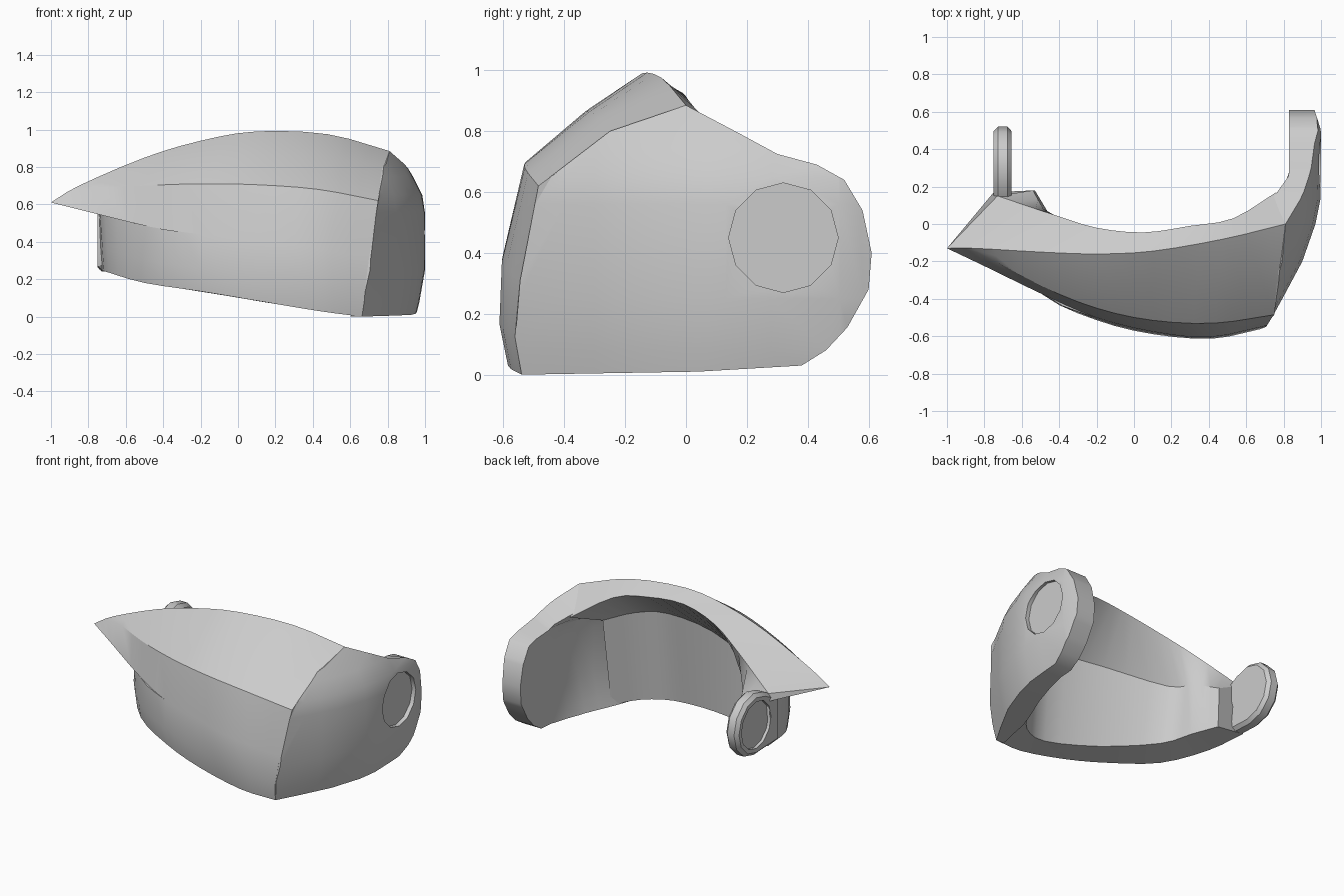
import bpy, bmesh, math
from mathutils import Vector

if "Cube" in bpy.data.objects:
    bpy.data.objects.remove(bpy.data.objects["Cube"])

STEPS = 18


def sample(points, n=STEPS):
    """Catmull-Rom curve through the points, n + 1 samples."""
    p = [Vector(q) for q in points]
    p = [2 * p[0] - p[1]] + p + [2 * p[-1] - p[-2]]
    out = []
    for i in range(n + 1):
        u = i / n * (len(points) - 1)
        k = min(int(u), len(points) - 2)
        t = u - k
        a, b, c, d = p[k:k + 4]
        out.append(0.5 * (2 * b + (c - a) * t + (2 * a - 5 * b + 4 * c - d) * t * t
                          + (3 * b - a - 3 * c + d) * t ** 3))
    return out


def lerp_table(table, v):
    """Piecewise linear lookup."""
    if v <= table[0][0]:
        return table[0][1]
    for (a, fa), (b, fb) in zip(table, table[1:]):
        if v <= b:
            return fa + (fb - fa) * (v - a) / (b - a)
    return table[-1][1]


def finish(bm, name):
    bmesh.ops.remove_doubles(bm, verts=bm.verts, dist=0.0005)
    bmesh.ops.recalc_face_normals(bm, faces=bm.faces)
    me = bpy.data.meshes.new(name)
    bm.to_mesh(me)
    bm.free()
    ob = bpy.data.objects.new(name, me)
    bpy.context.collection.objects.link(ob)
    return ob


def activate(ob):
    bpy.ops.object.select_all(action='DESELECT')
    ob.select_set(True)
    bpy.context.view_layer.objects.active = ob


def smooth(ob, angle=28):
    activate(ob)
    bpy.ops.object.shade_smooth_by_angle(angle=math.radians(angle))


def plate(name, outline, outer, inner, cuts_y=(), cuts_z=(), drop=lambda z: 0):
    """Solid side plate from a (y, z) outline and x functions for both faces."""
    bm = bmesh.new()
    bm.faces.new([bm.verts.new((0, y, z)) for y, z in outline])
    for axis, cuts in ((1, cuts_y), (2, cuts_z)):
        for c in cuts:
            co, no = Vector(), Vector()
            co[axis], no[axis] = c, 1
            bmesh.ops.bisect_plane(bm, geom=bm.verts[:] + bm.edges[:] + bm.faces[:],
                                   plane_co=co, plane_no=no)
    base = bm.verts[:]
    ext = bmesh.ops.extrude_face_region(bm, geom=bm.faces[:], use_keep_orig=True)
    for v in ext['geom']:
        if isinstance(v, bmesh.types.BMVert):
            v.co.x = inner(v.co.y, v.co.z)
            v.co.z -= drop(v.co.z)
    for v in base:
        v.co.x = outer(v.co.y, v.co.z)
    return finish(bm, name)


def recess(ob, x, y, z, r, depth):
    """Cut a shallow round socket into a plate."""
    bpy.ops.mesh.primitive_cylinder_add(vertices=12, radius=r, depth=2 * depth,
                                        location=(x, y, z), rotation=(0, math.pi / 2, 0))
    cutter = bpy.context.object
    cutter.hide_render = True
    mod = ob.modifiers.new("socket", 'BOOLEAN')
    mod.operation, mod.solver, mod.object = 'DIFFERENCE', 'EXACT', cutter
    activate(ob)
    bpy.ops.object.modifier_apply(modifier=mod.name)
    bpy.data.objects.remove(cutter)


# Front shell: rails running from the pointed left tip to the right corner
top = [(-1, -.13, .61), (-.85, -.13, .70), (-.5, -.15, .85), (-.2, -.16, .94),
       (.1, -.145, .99), (.48, -.08, .975), (.81, 0, .885)]
crease = [(-1, -.13, .61), (-.83, -.155, .68), (-.5, -.33, .70), (-.2, -.45, .71),
          (.1, -.515, .705), (.43, -.53, .68), (.75, -.485, .62)]
beak = [(-1, -.13, .61), (-.8, -.225, .56), (-.47, -.385, .48), (-.2, -.5, .44),
        (.1, -.575, .41), (.4, -.605, .37), (.70, -.545, .31)]
wall = [(-.75, .17, .56), (-.71, -.1, .54)] + beak[2:]
bottom = [(-.74, .17, .25), (-.69, -.1, .235), (-.5, -.34, .18), (-.2, -.49, .135),
          (.1, -.565, .085), (.43, -.585, .03), (.66, -.54, 0)]
in_bottom = [(-.53, .18, .22), (-.44, .03, .20), (-.335, -.14, .17), (.01, -.32, .10),
             (.38, -.41, .04), (.58, -.34, .02), (.70, -.19, .01)]
in_crease = [(-.54, .18, .5), (-.46, .03, .56), (-.39, -.14, .60), (0, -.29, .66),
             (.38, -.35, .66), (.58, -.28, .64), (.73, -.14, .6)]
rim = [(-.73, .15, .60), (-.43, .05, .765), (-.2, -.02, .87), (.05, -.045, .93),
       (.3, -.01, .925), (.53, .03, .875), (.76, .17, .73)]

rails = [sample(r) for r in (top, crease, beak, wall, bottom, in_bottom, in_crease, rim)]
# extra bulges on the upper slope and the lower wall
swell = [(4, 0), (9, .018), (13, .018), (18, .047)]
slope = [a.lerp(b, .5) + Vector((0, 0, lerp_table(swell, i)))
         for i, (a, b) in enumerate(zip(rails[0], rails[1]))]
belly = [a.lerp(b, .6) + Vector((0, -.02, 0)) for a, b in zip(rails[3], rails[4])]
rails.insert(4, belly)
rails.insert(1, slope)

bm = bmesh.new()
grid = [[bm.verts.new(r[i]) for r in rails] for i in range(STEPS + 1)]
n = len(rails)
for a, b in zip(grid, grid[1:]):
    for j in range(n):
        k = (j + 1) % n
        bm.faces.new((a[j], a[k], b[k], b[j]))
bm.faces.new(grid[0])
bm.faces.new(grid[-1])
smooth(finish(bm, "front_shell"))

# Right side plate with rounded ear; its inner rim drops a little
right_outline = [(-.54, 0), (.04, .01), (.38, .03), (.46, .08), (.53, .155), (.60, .28),
                 (.61, .40), (.58, .54), (.52, .64), (.43, .69), (.30, .725), (.18, .79),
                 (0, .885), (-.25, .80), (-.485, .62), (-.545, .31), (-.56, .13)]
bulge_y = [(-.56, .70), (-.48, .75), (-.2, .90), (0, .97), (.15, 1), (.5, 1), (.61, .965)]
bulge_z = [(0, -.05), (.08, -.03), (.25, 0), (.56, 0), (.65, -.015), (.75, -.065),
           (.80, -.095), (.885, -.16)]
thickness = [(-.54, .06), (-.3, .15), (-.2, .17), (0, .16), (.15, .15), (.28, .10)]


def right_x(y, z):
    return lerp_table(bulge_y, y) + lerp_table(bulge_z, z)


right = plate("right_side_plate", right_outline, right_x,
              lambda y, z: min(.83, right_x(y, z) - lerp_table(thickness, y)),
              (-.4, -.3, -.2, -.1, 0, .13, .28, .505), (.08, .25, .56, .65, .75),
              lambda z: lerp_table([(.66, 0), (.73, .055), (.885, .055)], z))
recess(right, 1.0, .32, .45, .18, .03)
smooth(right, 36)

# Left ear: small rounded tab behind the left wall
left_outline = [(.05, .25), (.2, .245)]
left_outline += [(.31 + .21 * math.cos(a), .45 + .21 * math.sin(a))
                 for a in (math.radians(d) for d in range(-90, 121, 30))]
left_outline += [(.05, .55)]
left = plate("left_ear", left_outline, lambda y, z: -.75, lambda y, z: -.655)
bev = left.modifiers.new("edge", 'BEVEL')
bev.width, bev.segments, bev.limit_method = .022, 1, 'ANGLE'
bev.angle_limit = math.radians(50)
activate(left)
bpy.ops.object.modifier_apply(modifier=bev.name)
recess(left, -.75, .31, .45, .16, .02)
smooth(left, 32)
